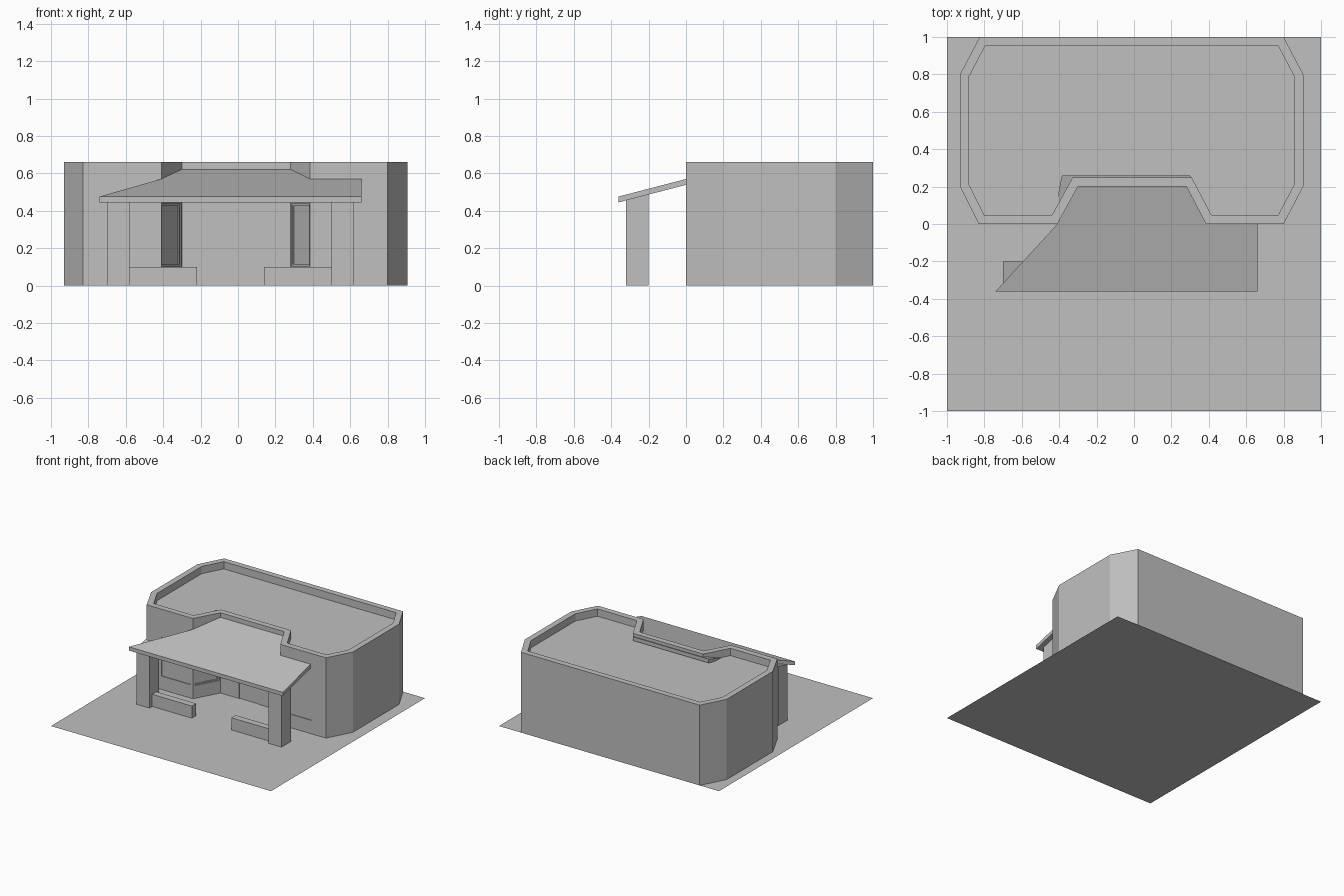
import bpy
import bmesh
from mathutils import Vector

cube = bpy.data.objects.get("Cube")
if cube:
    bpy.data.objects.remove(cube, do_unlink=True)

# Single plain grey
GREY = (0.527, 0.527, 0.527, 1)
grey = bpy.data.materials.new("plain_grey")
grey.use_nodes = True
grey.diffuse_color = GREY
grey.node_tree.nodes["Principled BSDF"].inputs["Base Color"].default_value = GREY


def finish(name, bm):
    bmesh.ops.recalc_face_normals(bm, faces=bm.faces)
    mesh = bpy.data.meshes.new(name)
    bm.to_mesh(mesh)
    bm.free()
    mesh.materials.append(grey)
    obj = bpy.data.objects.new(name, mesh)
    bpy.context.scene.collection.objects.link(obj)
    return obj


def ring_faces(bm, a, b):
    n = len(a)
    for i in range(n):
        j = (i + 1) % n
        bm.faces.new((a[i], a[j], b[j], b[i]))


def prism(name, outline, bottom, top):
    """Vertical prism; bottom and top give the height at each y."""
    bm = bmesh.new()
    low = [bm.verts.new((x, y, bottom(y))) for x, y in outline]
    high = [bm.verts.new((x, y, top(y))) for x, y in outline]
    ring_faces(bm, low, high)
    bm.faces.new(low)
    bm.faces.new(high)
    return finish(name, bm)


def box(name, x0, x1, y0, y1, bottom, top):
    return prism(name, [(x0, y0), (x1, y0), (x1, y1), (x0, y1)], bottom, top)


def level(z):
    return lambda y: z


def inset(points, dist):
    """Mitred inward offset of a counter-clockwise outline."""
    result = []
    n = len(points)
    for i, p in enumerate(points):
        p = Vector(p)
        d0 = (p - Vector(points[i - 1])).normalized()
        d1 = (Vector(points[(i + 1) % n]) - p).normalized()
        n0, n1 = Vector((-d0.y, d0.x)), Vector((-d1.y, d1.x))
        result.append(p + (n0 + n1) * dist / (1 + n0.dot(n1)))
    return result


# Ground slab as a flat sheet
bm = bmesh.new()
bm.faces.new([bm.verts.new(p) for p in ((-1, -1, 0), (1, -1, 0), (1, 1, 0), (-1, 1, 0))])
finish("ground_sheet", bm)

# Building with chamfered corners, entrance recess, parapet and sunken roof
WALL_TOP, ROOF = 0.66, 0.60
outline = [(-0.83, 0), (-0.41, 0), (-0.30, 0.2), (0.28, 0.2), (0.385, 0), (0.80, 0),
           (0.905, 0.2), (0.905, 0.8), (0.80, 1), (-0.825, 1), (-0.93, 0.8), (-0.93, 0.2)]
inner = inset(outline, 0.048)
bm = bmesh.new()
rings = [[bm.verts.new((p[0], p[1], z)) for p in pts]
         for pts, z in ((outline, 0), (outline, WALL_TOP), (inner, WALL_TOP), (inner, ROOF))]
for a, b in zip(rings, rings[1:]):
    ring_faces(bm, a, b)
bm.faces.new(rings[0])
bm.faces.new(rings[-1])
building = finish("building_walls", bm)


def recess(a, b, z0, z1, depth):
    """Sink a shallow panel into the wall running from a to b."""
    a, b = Vector(a), Vector(b)
    d = (b - a).normalized()
    inward = Vector((-d.y, d.x))
    pts = [a - inward * 0.02, b - inward * 0.02, b + inward * depth, a + inward * depth]
    cutter = prism("panel_cutter", pts, level(z0), level(z1))
    cutter.hide_render = True
    mod = building.modifiers.new("panel", 'BOOLEAN')
    mod.operation = 'DIFFERENCE'
    mod.solver = 'EXACT'
    mod.object = cutter
    bpy.context.view_layer.objects.active = building
    bpy.ops.object.modifier_apply(modifier=mod.name)
    bpy.data.objects.remove(cutter, do_unlink=True)


# Front windows, sign panel and door
recess((-0.695, 0), (-0.425, 0), 0.11, 0.43, 0.006)
recess((0.395, 0), (0.67, 0), 0.11, 0.43, 0.006)
recess((-0.27, 0.2), (0.25, 0.2), 0.28, 0.40, 0.006)
recess((-0.13, 0.2), (0.045, 0.2), -0.02, 0.265, 0.006)

# Framed windows on the slanted sides of the entrance
for i in (1, 3):
    a, b = Vector(outline[i]), Vector(outline[i + 1])
    for margin, z0, z1, depth in ((0.04, 0.105, 0.437, 0.006), (0.09, 0.115, 0.427, 0.012)):
        recess(a.lerp(b, margin), a.lerp(b, 1 - margin), z0, z1, depth)


# Sloping canopy reaching back into the entrance
def canopy_top(y):
    return 0.57 + 0.26 * y


def canopy_under(y):
    return canopy_top(y) - 0.031


prism("canopy", [(-0.74, -0.36), (0.66, -0.36), (0.66, 0), (0.39, 0), (0.30, 0.26),
                 (-0.385, 0.26), (-0.402, 0.18), (-0.41, 0)], canopy_under, canopy_top)

# Posts and low walls, mirrored about the canopy centre
CENTRE = -0.04
for side, name in ((-1, "right"), (1, "left")):
    def span(near, far):
        return sorted((CENTRE + side * near, CENTRE + side * far))
    box(name + "_post", *span(0.54, 0.66), -0.32, -0.20, level(0), canopy_under)
    box(name + "_low_wall", *span(0.18, 0.54), -0.285, -0.23, level(0), level(0.10))
